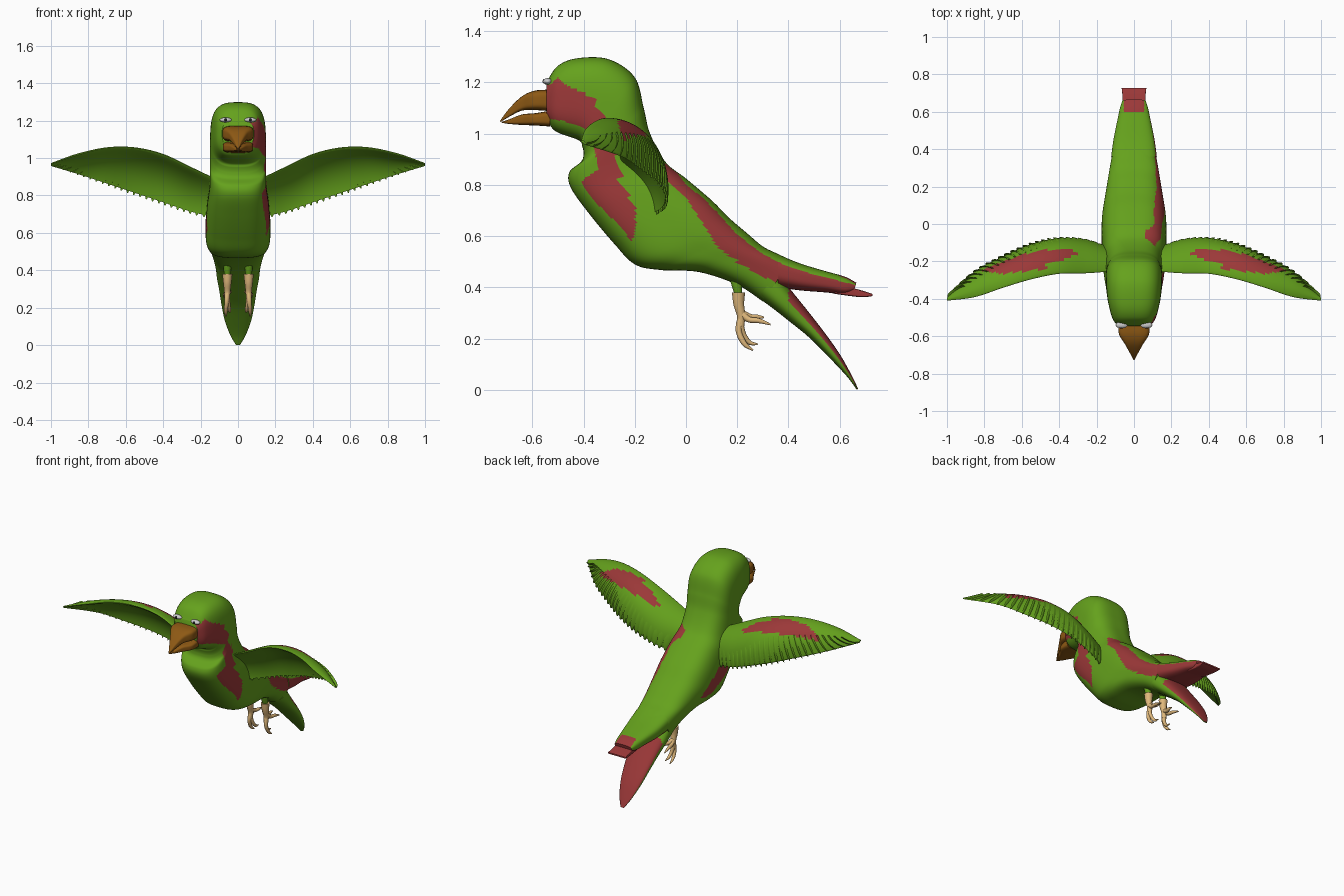
import bpy, bmesh, math
from mathutils import Vector

if "Cube" in bpy.data.objects:
    bpy.data.objects.remove(bpy.data.objects["Cube"])


def material(name, rgb):
    m = bpy.data.materials.new(name)
    m.diffuse_color = (*rgb, 1)
    m.use_nodes = True
    m.node_tree.nodes["Principled BSDF"].inputs["Base Color"].default_value = m.diffuse_color
    return m


GREEN = material("green", (0.13, 0.36, 0.012))
RED = material("red", (0.33, 0.04, 0.04))
HORN = material("horn", (0.27, 0.10, 0.007))
TAN = material("tan", (0.74, 0.48, 0.20))
DARK = material("dark", (0.01, 0.01, 0.012))


def spline(rows, s):
    """Catmull-Rom value of a table of rows at position s."""
    i = max(0, min(int(s), len(rows) - 2))
    t = s - i
    a, b, c, d = (rows[max(0, min(i + k, len(rows) - 1))] for k in (-1, 0, 1, 2))
    return [0.5 * (2 * q + (r - p) * t + (2 * p - 5 * q + 4 * r - u) * t * t
                   + (3 * q - p - 3 * r + u) * t ** 3) for p, q, r, u in zip(a, b, c, d)]


def inside(poly, u, v):
    hit = False
    for (a, b), (c, d) in zip(poly, poly[1:] + poly[:1]):
        if (b > v) != (d > v) and u < a + (v - b) * (c - a) / (d - b):
            hit = not hit
    return hit


def build(name, shells, mats, paint=None, angle=40):
    """Skin each list of closed rings, cap the ends, paint the faces."""
    bm = bmesh.new()
    for k, rings in enumerate(shells):
        vs = [[bm.verts.new(p) for p in r] for r in rings]
        n = len(vs[0])
        for a, b in zip(vs, vs[1:]):
            for j in range(n):
                bm.faces.new((a[j], a[(j + 1) % n], b[(j + 1) % n], b[j]))
        bm.faces.new(vs[0])
        bm.faces.new(vs[-1])
    bmesh.ops.recalc_face_normals(bm, faces=bm.faces)
    if paint:
        bm.normal_update()
        for f in bm.faces:
            f.material_index = int(paint(f.calc_center_median(), f.normal))
    me = bpy.data.meshes.new(name)
    bm.to_mesh(me)
    bm.free()
    for m in mats:
        me.materials.append(m)
    ob = bpy.data.objects.new(name, me)
    bpy.context.collection.objects.link(ob)
    bpy.ops.object.select_all(action='DESELECT')
    ob.select_set(True)
    bpy.context.view_layer.objects.active = ob
    bpy.ops.object.shade_smooth_by_angle(angle=math.radians(angle))
    return ob


def loft(name, rows, mats, power=3.0, steps=8, seg=48, paint=None, angle=40):
    """Rows: top y, top z, bottom y, bottom z, half width."""
    rings = []
    for i in range((len(rows) - 1) * steps + 1):
        yt, zt, yb, zb, w = spline(rows, i / steps)
        ring = []
        for j in range(seg):
            a = math.tau * (j + 0.5) / seg
            c, s = math.cos(a), math.sin(a)
            c = math.copysign(abs(c) ** (2 / power), c)
            s = math.copysign(abs(s) ** (2 / power), s)
            ring.append(((w * c), (yt + yb) / 2 + s * (yt - yb) / 2, (zt + zb) / 2 + s * (zt - zb) / 2))
        rings.append(ring)
    return build(name, [rings], mats, paint, angle)


# Red markings, drawn in side view (y, z)
CHEEK = [(-.56, 1.19), (-.53, 1.19), (-.50, 1.22), (-.47, 1.19), (-.40, 1.16), (-.34, 1.11),
         (-.31, 1.05), (-.33, 1.0), (-.37, 1.01), (-.42, 1.03), (-.48, 1.05), (-.56, 1.06)]
CHEST = [(-.33, 1.02), (-.28, .96), (-.25, .80), (-.20, .72), (-.195, .65), (-.21, .58), (-.28, .66),
         (-.36, .74), (-.41, .81), (-.39, .83), (-.34, .86), (-.36, .95)]
STRIPE = [(-.12, .9), (-.05, .87), (0, .80), (.06, .755), (.12, .695), (.2, .605), (.3, .53), (.4, .48),
          (.5, .45), (.6, .425), (.7, .40), (.7, .36), (.5, .37), (.4, .41), (.3, .44), (.2, .5),
          (.12, .56), (.06, .66), (0, .75), (-.08, .82)]
FLANK = [(-.23, .70), (-.1, .68), (.05, .58), (.07, .53), (-.02, .54), (-.2, .62)]


def body_paint(c, n):
    if c.x > 0.03:
        return any(inside(p, c.y, c.z) for p in (CHEEK, CHEST, STRIPE)) and n.x > 0.15
    return c.x < -0.08 and inside(FLANK, c.y, c.z)


# Head and trunk
loft("body", [
    (-.545, 1.20, -.545, 1.06, .085), (-.50, 1.265, -.51, 1.01, .115), (-.42, 1.295, -.42, .975, .138),
    (-.30, 1.29, -.405, .95, .147), (-.20, 1.22, -.40, .92, .15), (-.165, 1.10, -.41, .89, .15),
    (-.14, 1.0, -.455, .85, .15), (-.08, .89, -.45, .79, .153), (0, .825, -.38, .69, .165),
    (.1, .74, -.28, .57, .173), (.17, .67, -.2, .49, .172), (.24, .61, -.10, .468, .16),
    (.3, .56, .05, .46, .145), (.36, .53, .2, .41, .13), (.41, .507, .3, .345, .118)],
    [GREEN, RED], steps=14, seg=120, paint=body_paint)

# Upper tail, its flat red tip, and the lower tail
loft("upper_tail", [
    (.36, .528, .36, .40, .122), (.45, .492, .45, .388, .11), (.55, .462, .55, .38, .09),
    (.62, .442, .62, .372, .075), (.665, .418, .655, .385, .062)], [GREEN, RED], steps=14, seg=80,
    paint=lambda c, n: (c.x > 0.03 and inside(STRIPE, c.y, c.z)) or n.z < -0.4
    or (c.y > .60 and abs(c.x) < .055))
loft("tail_tip", [(.58, .415, .58, .375, .062), (.68, .39, .68, .362, .062), (.727, .375, .727, .366, .066)],
     [RED], power=8)
loft("lower_tail", [
    (.36, .46, .28, .36, .118), (.41, .39, .33, .325, .112), (.47, .315, .40, .27, .10),
    (.54, .225, .48, .205, .088), (.60, .14, .565, .12, .07), (.645, .06, .63, .05, .042),
    (.672, .004, .666, .001, .012)], [GREEN, RED], power=2.5,
    paint=lambda c, n: c.y > .40 and n.y * .8 + n.z * .6 > .35)

# Beak halves with a thin gap between them
loft("upper_beak", [
    (-.53, 1.172, -.53, 1.088, .082), (-.59, 1.168, -.59, 1.092, .08), (-.64, 1.146, -.64, 1.09, .05),
    (-.69, 1.098, -.69, 1.066, .022), (-.726, 1.05, -.724, 1.045, .003)], [HORN], power=4)
loft("lower_beak", [
    (-.53, 1.09, -.53, 1.028, .081), (-.59, 1.08, -.59, 1.032, .078), (-.64, 1.075, -.64, 1.034, .048),
    (-.69, 1.056, -.69, 1.038, .02), (-.72, 1.046, -.72, 1.043, .003)], [HORN], power=4)


def ball(name, loc, scale, mat=None):
    bpy.ops.mesh.primitive_uv_sphere_add(segments=24, ring_count=12, radius=1, location=loc)
    ob = bpy.context.object
    ob.name, ob.scale = name, scale
    if mat:
        ob.data.materials.append(mat)
    bpy.ops.object.shade_smooth()


# Wing rows: x, leading y, z, trailing y, z
WING = [(.10, -.25, .88, -.15, .68), (.25, -.262, .95, -.09, .715), (.40, -.265, 1.02, -.08, .765),
        (.55, -.295, 1.055, -.11, .815), (.70, -.34, 1.055, -.175, .865), (.85, -.39, 1.02, -.255, .915),
        (1.0, -.41, .97, -.395, .96)]
PATCH = [(.28, -.15), (.4, -.13), (.55, -.15), (.7, -.2), (.82, -.25), (.7, -.265), (.55, -.25),
         (.45, -.235), (.5, -.21), (.38, -.19)]


def wing_point(s, c, off=0.0):
    """Point at span s, chord c, lifted off the cambered surface."""
    x, yl, zl, yt, zt = spline(WING, s)
    d = Vector((0, yt - yl, zt - zl))
    n = Vector((0, -d.z, d.y)).normalized()
    p = Vector((x, yl, zl)) + d * c + n * (0.72 * d.length * c * (1 - c) + off)
    return p, n, d.length


def wing_shells(side):
    rings, shells = [], []
    for i in range(73):
        s = i / 12
        chord = wing_point(s, 0)[2]
        ring = []
        for j in range(48):
            a = math.tau * j / 48
            c = 0.5 - 0.5 * math.cos(a)
            t = 0.16 * chord * math.sqrt(c) * (1 - c) + 0.003 * min(1, c * 8)
            ring.append(wing_point(s, c, t if a < math.pi else -t)[0])
        rings.append(ring)
    shells.append(rings)
    # Overlapping flight feathers along the trailing edge
    count = 25
    for k in range(count):
        u = k / (count - 1)
        feather = []
        for i in range(9):
            t = i / 8
            s = min(0.45 + 4.9 * u + (0.15 + 0.45 * u) * t, 5.97)
            p, n, chord = wing_point(s, 0.5 + 0.54 * t, 0.012 * (1 - 0.6 * t))
            w = 0.023 * (1 - 0.35 * u) * math.sqrt(max(0.03, 1 - t ** 4))
            axis = Vector((1, 0, 0)) + n * 0.35
            feather.append([p + axis * w * math.cos(b) + n * 0.005 * math.sin(b)
                            for b in (math.tau * j / 10 for j in range(10))])
        shells.append(feather)
    return [[[Vector((side * p.x, p.y, p.z)) for p in r] for r in sh] for sh in shells]


# Foot paths: y, z, radius, x offset
TOES = [
    [(.205, .38, .027, 0), (.206, .335, .022, 0), (.215, .29, .017, 0), (.214, .25, .014, 0)],
    [(.215, .30, .015, 0), (.245, .275, .012, .008), (.285, .27, .010, .014), (.33, .255, .003, .016)],
    [(.215, .30, .015, 0), (.25, .285, .012, -.008), (.275, .285, .010, -.014), (.305, .283, .003, -.016)],
    [(.215, .28, .015, 0), (.206, .23, .012, .004), (.228, .18, .010, .008), (.262, .155, .003, .008)],
    [(.214, .25, .013, 0), (.225, .215, .011, -.006), (.248, .185, .009, -.012), (.28, .178, .003, -.012)]]


def tubes(name, paths, x0, side, mat):
    cu = bpy.data.curves.new(name, 'CURVE')
    cu.dimensions, cu.bevel_depth, cu.bevel_resolution = '3D', 1.0, 3
    cu.use_fill_caps = True
    for path in paths:
        sp = cu.splines.new('POLY')
        pts = [spline(path, i / 5) for i in range((len(path) - 1) * 5 + 1)]
        sp.points.add(len(pts) - 1)
        sp.use_smooth = True
        for q, (y, z, r, dx) in zip(sp.points, pts):
            q.co = (side * (x0 + dx), y, z, 1)
            q.radius = r
    cu.materials.append(mat)
    bpy.context.collection.objects.link(bpy.data.objects.new(name, cu))


# Mirrored parts
for side, label in ((1, "right"), (-1, "left")):
    build(label + "_wing", wing_shells(side), [GREEN, RED],
          lambda c, n: n.z > 0.05 and n.y > -0.6 and inside(PATCH, abs(c.x), c.y), 50)
    ball(label + "_eye", (side * .066, -.54, 1.204), (.032, .018, .013))
    ball(label + "_pupil", (side * .066, -.553, 1.204), (.010, .007, .009), DARK)
    tubes(label + "_thigh", [[(.19, .45, .024, 0), (.20, .40, .02, 0), (.208, .355, .012, 0)]], .057, side, GREEN)
    tubes(label + "_foot", TOES, .057, side, TAN)
